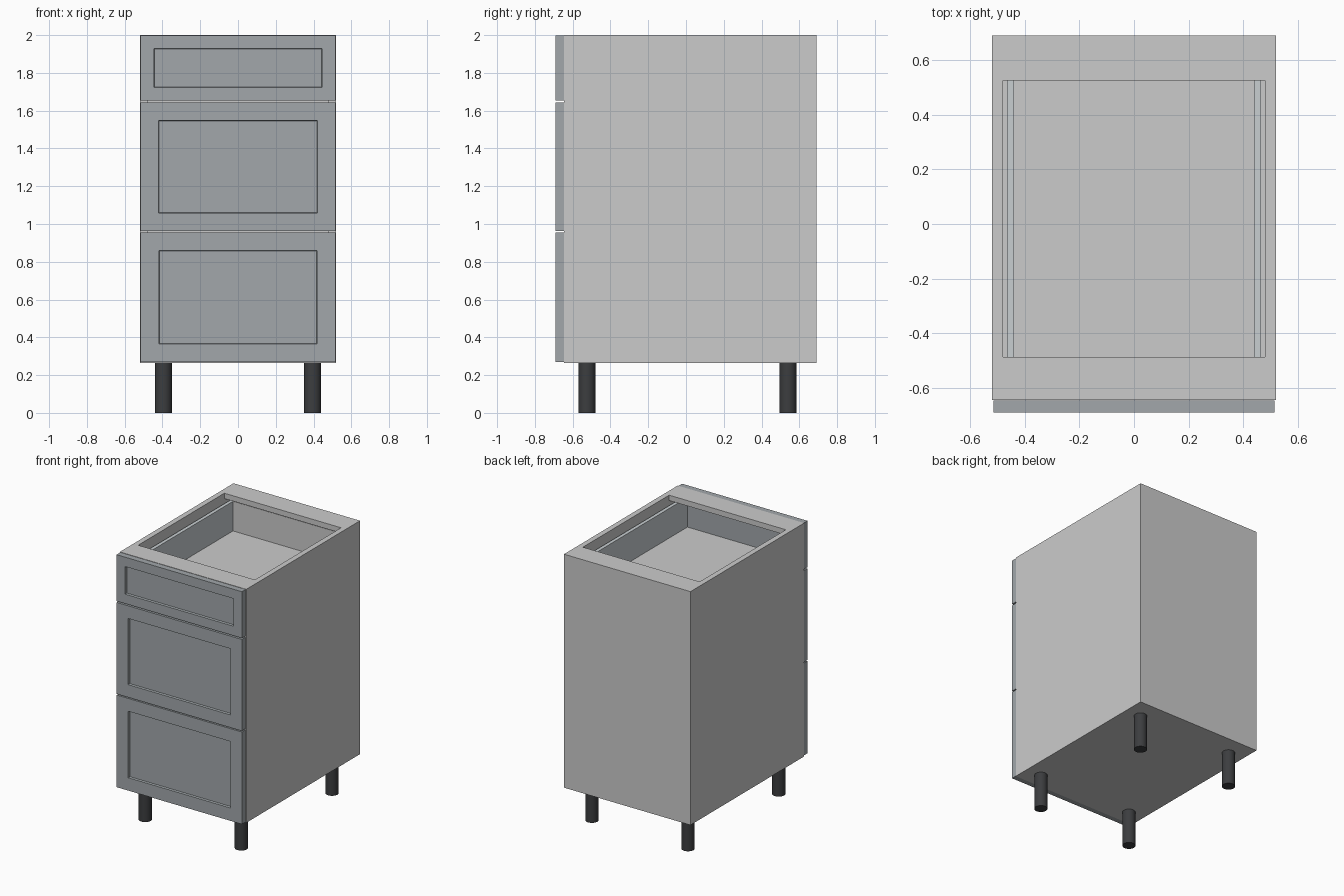
import bpy, bmesh
from mathutils import Vector

if "Cube" in bpy.data.objects:
    bpy.data.objects.remove(bpy.data.objects["Cube"])


def material(name, rgb):
    m = bpy.data.materials.new(name)
    m.diffuse_color = (*rgb, 1)
    m.use_nodes = True
    m.node_tree.nodes["Principled BSDF"].inputs["Base Color"].default_value = m.diffuse_color
    return m


PAINT = material("front_paint", (0.36, 0.39, 0.41))
METAL = material("drawer_metal", (0.58, 0.62, 0.64))
BLACK = material("leg_black", (0.045, 0.047, 0.05))


def finish(name, bm, mat=None):
    mesh = bpy.data.meshes.new(name)
    bm.to_mesh(mesh)
    bm.free()
    ob = bpy.data.objects.new(name, mesh)
    bpy.context.collection.objects.link(ob)
    if mat:
        mesh.materials.append(mat)
    return ob


def box_bm(x, y, z):
    """Box from (min, max) pairs on each axis."""
    bm = bmesh.new()
    bmesh.ops.create_cube(bm, size=1)
    for v in bm.verts:
        v.co = Vector([a[0] if c < 0 else a[1] for a, c in zip((x, y, z), v.co)])
    return bm


def box(name, x, y, z, mat=None):
    return finish(name, box_bm(x, y, z), mat)


def mirrored(x, side):
    return tuple(sorted((x[0] * side, x[1] * side)))


def panel_front(name, z, frame):
    """Drawer front with a recessed centre panel inside an even frame."""
    bm = box_bm((-0.515, 0.515), (-0.69, -0.646), z)
    bm.normal_update()
    face = min(bm.faces, key=lambda f: f.calc_center_median().y)
    bmesh.ops.inset_individual(bm, faces=[face], thickness=frame)
    bmesh.ops.inset_individual(bm, faces=[face], thickness=0.004, depth=-0.016)
    finish(name, bm, PAINT)


# Carcass: sides, base, back and two top rails
W, T, F, B, LO, HI = 0.52, 0.04, -0.645, 0.69, 0.265, 2.0
inner = (-W + T, W - T)
for side, label in ((-1, "left"), (1, "right")):
    box(f"{label}_side_panel", mirrored((W - T, W), side), (F, B), (LO, HI))
box("base_panel", inner, (F, B - T), (LO, LO + T))
box("back_panel", inner, (B - T, B), (LO, HI - T))
box("front_top_rail", inner, (F, -0.487), (HI - T, HI))
box("back_top_rail", inner, (0.525, B), (HI - T, HI))

# Drawers: name, front z range, frame width, box side height
drawers = (
    ("bottom", (0.27, 0.955), 0.135, 0.45),
    ("middle", (0.963, 1.643), 0.133, 0.45),
    ("top", (1.653, 1.998), 0.099, 0.22),
)
for name, z, frame, height in drawers:
    panel_front(f"{name}_drawer_front", z, frame)
    z0 = z[0] + 0.02
    z1 = z0 + 0.04
    top = z1 + height
    for side, label in ((-1, "left"), (1, "right")):
        box(f"{name}_drawer_{label}_side", mirrored((0.44, 0.466), side),
            (F, 0.60), (z0, top), METAL)
    box(f"{name}_drawer_floor", (-0.44, 0.44), (F, 0.60), (z0, z1))
    box(f"{name}_drawer_back", (-0.44, 0.44), (0.57, 0.60), (z1, top))

# Round legs
for x, xl in ((-0.395, "left"), (0.395, "right")):
    for y, yl in ((-0.525, "front"), (0.54, "back")):
        bpy.ops.mesh.primitive_cylinder_add(
            vertices=32, radius=0.045, depth=LO, location=(x, y, LO / 2))
        leg = bpy.context.object
        leg.name = f"{yl}_{xl}_leg"
        leg.data.materials.append(BLACK)
        bpy.ops.object.shade_smooth_by_angle()
